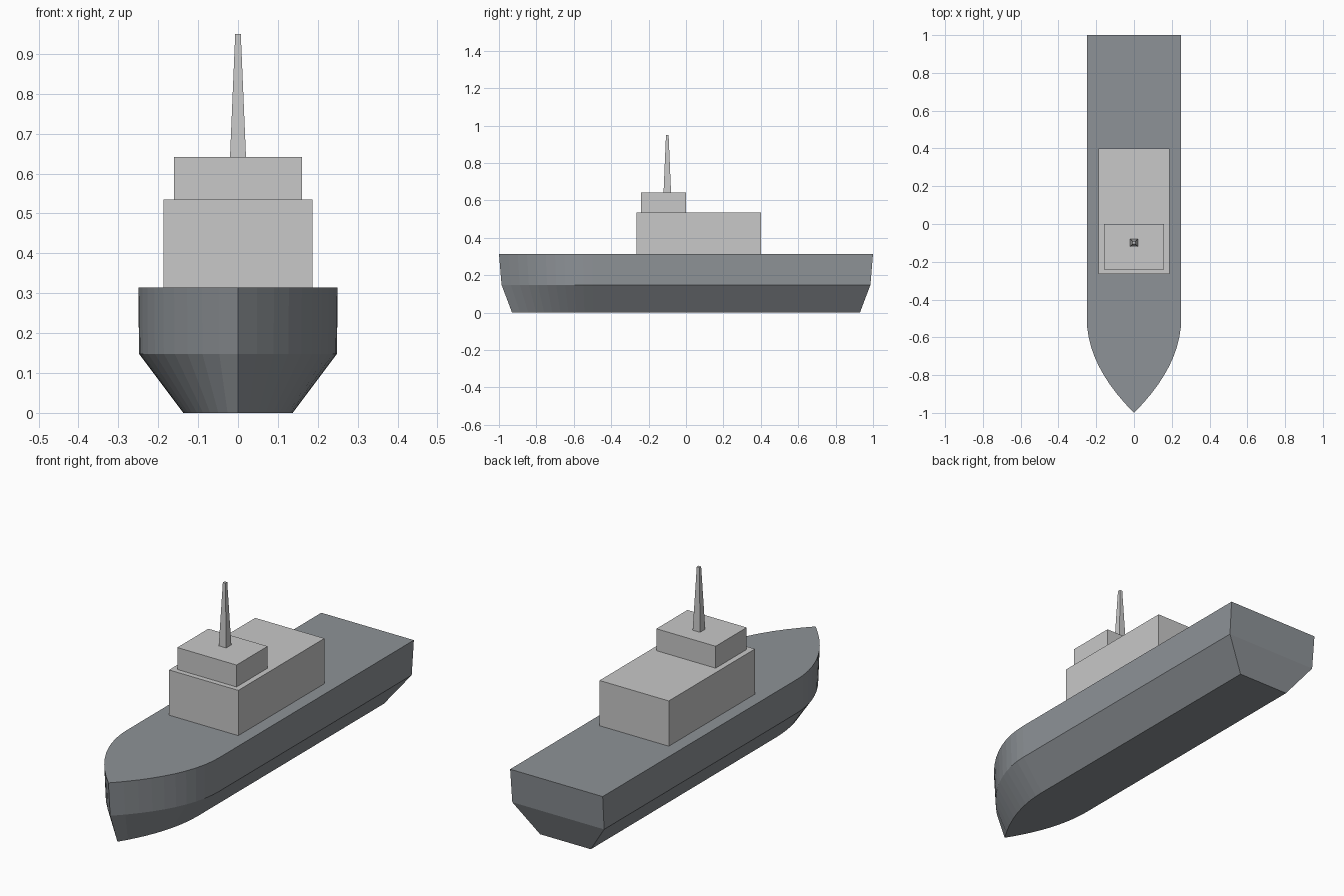
import bpy
import bmesh

cube = bpy.data.objects.get("Cube")
if cube:
    bpy.data.objects.remove(cube, do_unlink=True)


def material(name, rgb):
    mat = bpy.data.materials.new(name)
    mat.use_nodes = True
    colour = (*rgb, 1)
    mat.diffuse_color = colour
    mat.node_tree.nodes["Principled BSDF"].inputs["Base Color"].default_value = colour
    return mat


hull_grey = material("hull grey", (0.27, 0.29, 0.31))
light_grey = material("light grey", (0.58, 0.58, 0.58))


def loft(name, rings, mat):
    """Skin a stack of matching closed outlines and cap both ends."""
    bm = bmesh.new()
    loops = [[bm.verts.new(p) for p in ring] for ring in rings]
    n = len(loops[0])
    for low, high in zip(loops, loops[1:]):
        for i in range(n):
            j = (i + 1) % n
            bm.faces.new((low[i], low[j], high[j], high[i]))
    bm.faces.new(loops[0][::-1])
    bm.faces.new(loops[-1])
    bmesh.ops.recalc_face_normals(bm, faces=bm.faces)
    mesh = bpy.data.meshes.new(name)
    bm.to_mesh(mesh)
    bm.free()
    mesh.materials.append(mat)
    obj = bpy.data.objects.new(name, mesh)
    bpy.context.collection.objects.link(obj)
    return obj


def hull_outline(half_width, bow, stern, z, shoulder=-0.5, steps=10):
    """Square stern, straight sides and a pointed parabolic bow."""
    side = [(half_width, stern)]
    for i in range(steps):
        t = i / steps
        side.append((half_width * (1 - t * t), shoulder + (bow - shoulder) * t))
    mirrored = [(-x, y) for x, y in reversed(side)]
    return [(x, y, z) for x, y in side + [(0, bow)] + mirrored]


def rectangle(hx, y0, y1, z):
    return [(-hx, y0, z), (hx, y0, z), (hx, y1, z), (-hx, y1, z)]


# Hull: flat bottom, flared chine and upright topsides
loft("hull", [
    hull_outline(0.137, -0.93, 0.93, 0),
    hull_outline(0.248, -0.986, 0.986, 0.148),
    hull_outline(0.25, -1, 1, 0.314),
], hull_grey)

# Stacked deckhouses
for name, hx, y0, y1, z0, z1 in (
    ("deckhouse", 0.187, -0.265, 0.4, 0.314, 0.535),
    ("bridge", 0.16, -0.24, 0, 0.535, 0.642),
):
    loft(name, [rectangle(hx, y0, y1, z) for z in (z0, z1)], light_grey)

# Tapered square mast
loft("mast", [rectangle(h, -0.1 - h, -0.1 + h, z)
              for h, z in ((0.02, 0.642), (0.007, 0.95))], light_grey)
